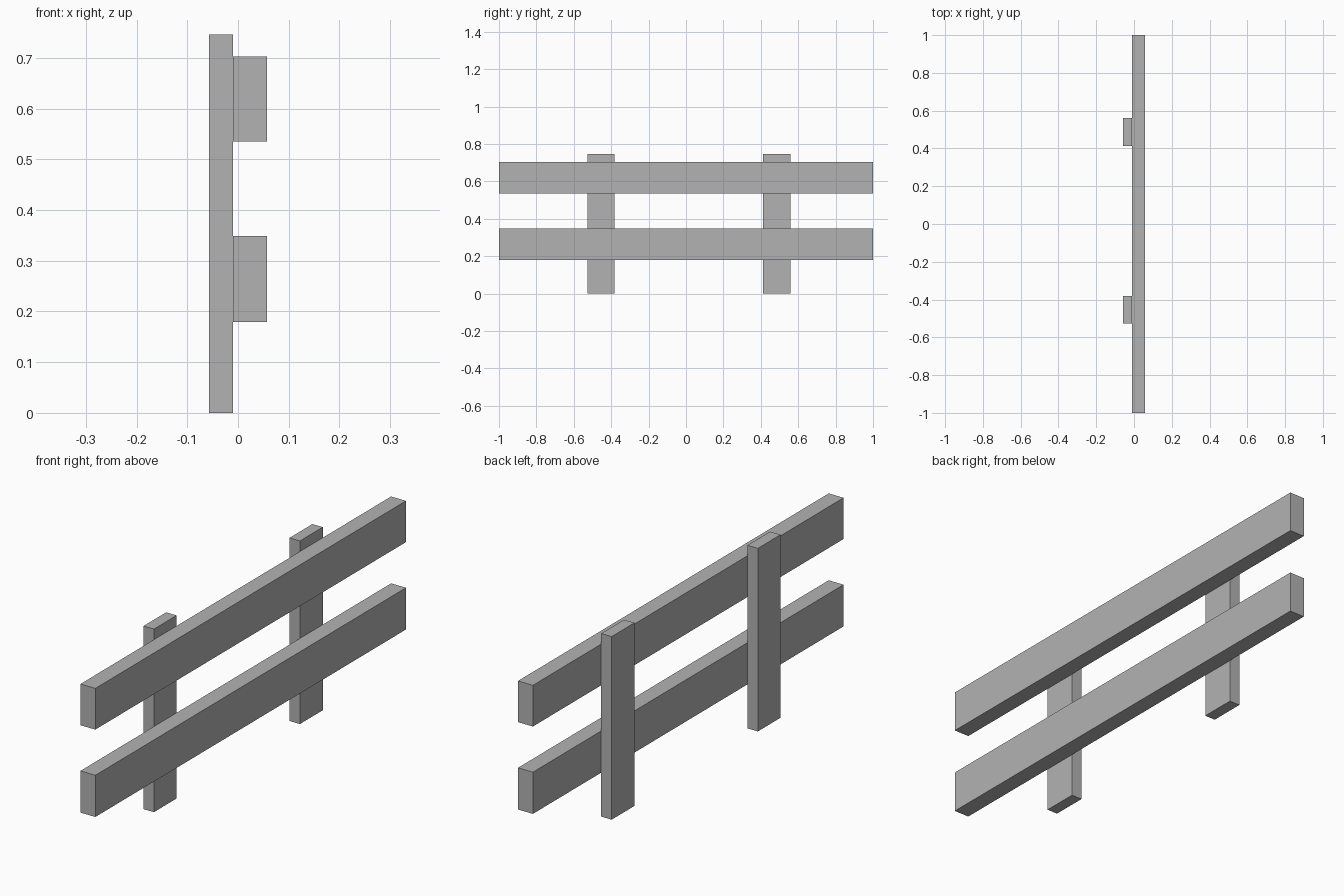
import bpy
import bmesh
from mathutils import Vector

cube = bpy.data.objects.get("Cube")
if cube:
    bpy.data.objects.remove(cube, do_unlink=True)

# Single plain grey
grey = bpy.data.materials.new("plain_grey")
grey.use_nodes = True
colour = (0.45, 0.45, 0.45, 1)
grey.diffuse_color = colour
grey.node_tree.nodes["Principled BSDF"].inputs["Base Color"].default_value = colour


def board(name, low, high):
    """Add a flat-faced box spanning two opposite corners."""
    low, high = Vector(low), Vector(high)
    bm = bmesh.new()
    bmesh.ops.create_cube(bm, size=1)
    bmesh.ops.scale(bm, vec=high - low, verts=bm.verts)
    mesh = bpy.data.meshes.new(name)
    bm.to_mesh(mesh)
    bm.free()
    mesh.materials.append(grey)
    obj = bpy.data.objects.new(name, mesh)
    obj.location = (low + high) / 2
    bpy.context.collection.objects.link(obj)
    return obj


OUTER = 0.057    # half of the total thickness
JOINT = -0.01    # plane where rails meet posts

# Upright posts
for name, y0, y1 in (("front_post", -0.527, -0.381), ("back_post", 0.413, 0.56)):
    board(name, (-OUTER, y0, 0), (JOINT, y1, 0.746))

# Horizontal rails fixed to the posts' left faces
for name, z0, z1 in (("lower_rail", 0.179, 0.349), ("upper_rail", 0.535, 0.703)):
    board(name, (JOINT, -1, z0), (OUTER, 1, z1))
